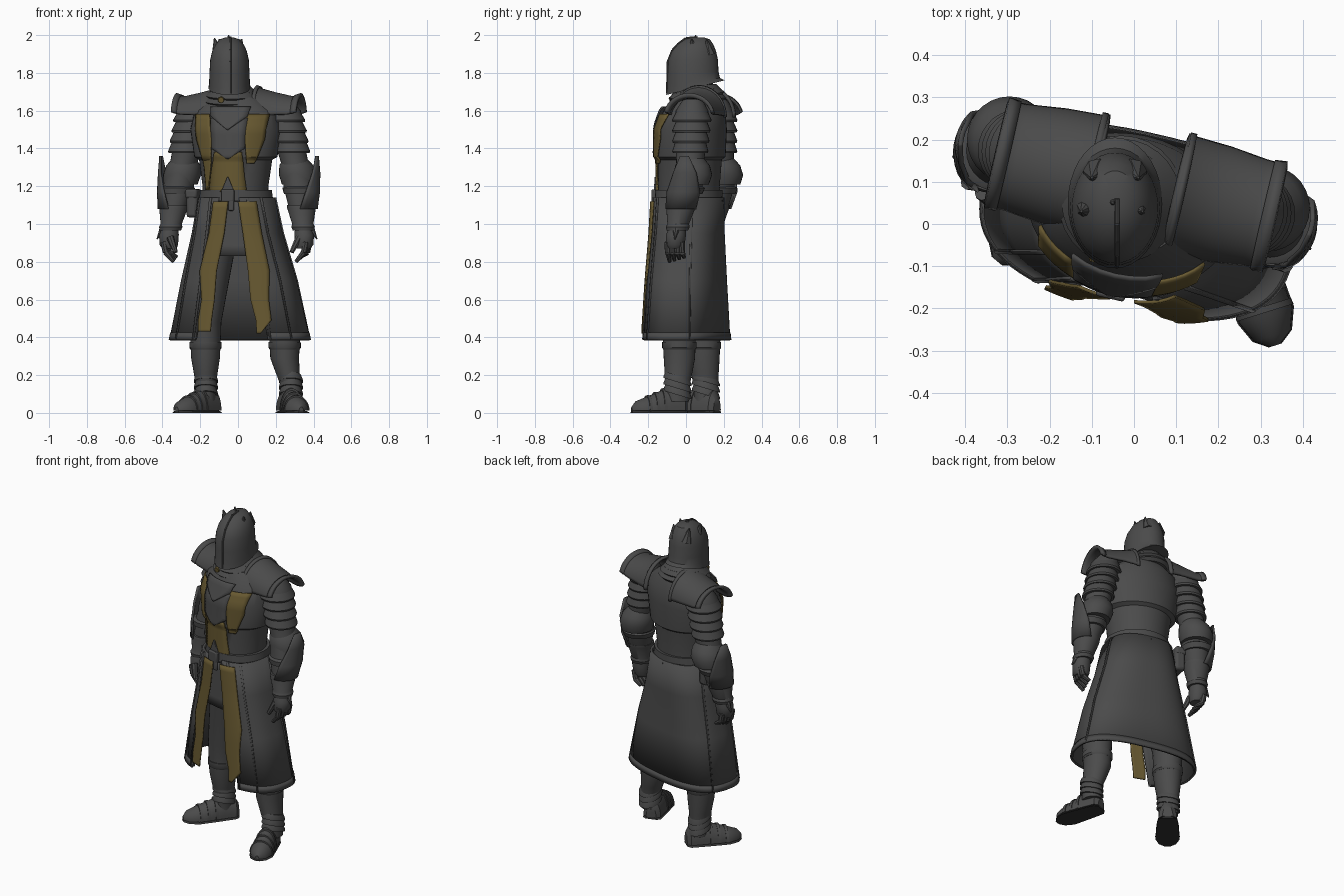
import bpy, bmesh
from math import sin, cos, radians, copysign
from mathutils import Matrix, Vector

cube = bpy.data.objects.get("Cube")
if cube:
    bpy.data.objects.remove(cube)


def material(name, rgb):
    m = bpy.data.materials.new(name)
    m.use_nodes = True
    m.diffuse_color = (*rgb, 1)
    bsdf = next(n for n in m.node_tree.nodes if n.type == 'BSDF_PRINCIPLED')
    bsdf.inputs["Base Color"].default_value = (*rgb, 1)
    return m


STEEL = material("dark_steel", (0.07, 0.07, 0.07))
GOLD = material("dull_gold", (0.135, 0.098, 0.03))
DARK = material("blackened_leather", (0.03, 0.03, 0.03))
BODY = Matrix.Translation((-0.01, 0.03, 0)) @ Matrix.Rotation(radians(-13), 4, 'Z')
WORLD = Matrix.Identity(4)
BOXY = 0.78  # skirt section: between an ellipse (1) and a rectangle (0)
made = []


def finish(name, verts, faces, mat, matrix, thick=0, bevel=0):
    bm = bmesh.new()
    vs = [bm.verts.new(matrix @ Vector(v)) for v in verts]
    for f in faces:
        bm.faces.new([vs[i] for i in f])
    bmesh.ops.recalc_face_normals(bm, faces=bm.faces)
    me = bpy.data.meshes.new(name)
    bm.to_mesh(me)
    bm.free()
    me.materials.append(mat)
    ob = bpy.data.objects.new(name, me)
    bpy.context.scene.collection.objects.link(ob)
    if thick:
        mod = ob.modifiers.new("thickness", 'SOLIDIFY')
        mod.thickness, mod.offset = thick, 0
    if bevel:
        mod = ob.modifiers.new("bevel", 'BEVEL')
        mod.width, mod.segments = bevel, 2
    made.append(ob)


def loft(name, rings, mat=STEEL, matrix=BODY, n=28, arc=None, closed=True, thick=0, power=1):
    """Skin ellipses (w, cx, cy, rx, ry, tilt); arc = angle span at first and last ring."""
    verts, faces = [], []
    for k, (w, cx, cy, rx, ry, *tilt) in enumerate(rings):
        t = k / (len(rings) - 1)
        for i in range(n):
            if arc:
                a0, a1 = [p + (q - p) * t for p, q in zip(*arc)]
                a = radians(a0 + (a1 - a0) * i / (n - 1))
            else:
                a = radians(360 * i / n)
            u, v = [copysign(abs(c) ** power, c) for c in (cos(a), sin(a))]
            verts.append((cx + rx * u, cy + ry * v, w + (tilt[0] * ry * v if tilt else 0)))
    for k in range(len(rings) - 1):
        for i in range(n if closed else n - 1):
            j = (i + 1) % n
            faces.append((k * n + i, k * n + j, k * n + n + j, k * n + n + i))
    if closed:
        faces += [tuple(range(n))[::-1], tuple(range(len(verts) - n, len(verts)))]
    finish(name, verts, faces, mat, matrix, thick)


def axes(origin, w):
    """Frame whose third axis is w and second axis leans upward."""
    w = Vector(w).normalized()
    u = Vector((0, 0, 1)).cross(w) if abs(w.z) < 0.99 else Vector((1, 0, 0))
    u.normalize()
    return Matrix.Translation(origin) @ Matrix((u, w.cross(u), w)).transposed().to_4x4()


def rod(name, p, q, r0, r1, mat=STEEL, matrix=BODY):
    d = Vector(q) - Vector(p)
    loft(name, [(0, 0, 0, r0, r0), (d.length, 0, 0, r1, r1)], mat, matrix @ axes(p, d), n=8)


def box(name, c, size, mat=STEEL, bevel=0.006):
    v = [(c[0] + size[0] * i / 2, c[1] + size[1] * j / 2, c[2] + size[2] * k / 2)
         for i in (-1, 1) for j in (-1, 1) for k in (-1, 1)]
    f = [(0, 1, 3, 2), (4, 6, 7, 5), (0, 4, 5, 1), (2, 3, 7, 6), (0, 2, 6, 4), (1, 5, 7, 3)]
    finish(name, v, f, mat, BODY, bevel=bevel)


def front(rings, x, z, power):
    """Front y of a lofted shell at x and height z."""
    rs = sorted(rings)
    lo, hi = next(((a, b) for a, b in zip(rs, rs[1:]) if z <= b[0]), rs[-2:])
    t = (z - lo[0]) / (hi[0] - lo[0])
    _, cx, cy, rx, ry = [a + (b - a) * t for a, b in zip(lo, hi)]
    return cy - ry * max(0, 1 - abs((x - cx) / rx) ** (2 / power)) ** (power / 2)


def patch(name, rows, rings, off, mat, power=1, cols=7, sub=5):
    """Thin plate lying on a shell; rows are (z, x_left, x_right)."""
    fine = [tuple(p + (q - p) * i / sub for p, q in zip(a, b))
            for a, b in zip(rows, rows[1:]) for i in range(sub)] + [rows[-1]]
    verts = []
    for z, x0, x1 in fine:
        for i in range(cols):
            x = x0 + (x1 - x0) * i / (cols - 1)
            verts.append((x, front(rings, x, z, power) - off, z))
    faces = [(r * cols + i, r * cols + i + 1, (r + 1) * cols + i + 1, (r + 1) * cols + i)
             for r in range(len(fine) - 1) for i in range(cols - 1)]
    finish(name, verts, faces, mat, BODY, 0.008)


def grow(rings, d):
    return [(z, cx, cy, rx + d, ry + d) for z, cx, cy, rx, ry in rings]


# Torso with stepped breastplate edge
torso = [(1.1, 0, -.015, .178, .165), (1.2, 0, -.015, .175, .163), (1.34, 0, -.01, .195, .168),
         (1.355, 0, -.005, .222, .182), (1.5, 0, 0, .245, .183), (1.6, 0, .015, .225, .16),
         (1.67, 0, .02, .13, .12)]
loft("torso", torso, n=40)
patch("breastplate_point", [(1.56, -.1, .1), (1.45, -.09, .09), (1.4, -.09, .09), (1.345, -.004, .004)],
      torso, .014, STEEL)
patch("collar_point", [(1.62, -.11, .11), (1.57, -.1, .1), (1.5, -.004, .004)], torso, .022, STEEL)
patch("belly_cloth", [(1.38, -.075, .075), (1.31, -.09, .08), (1.25, -.1, .085), (1.17, -.11, .095)],
      torso, .01, GOLD)
patch("belly_arrow", [(1.25, -.002, .002), (1.17, -.035, .035)], torso, .018, STEEL)

# Open skirt with hem, seams and front edges
skirt = [(1.14, .005, -.015, .193, .175), (.95, .01, -.018, .232, .178),
         (.7, .02, -.02, .3, .188), (.39, .025, -.02, .368, .2)]
span = ((-79, 259), (-64, 244))
loft("skirt", skirt, arc=span, closed=False, n=64, thick=.014, power=BOXY)
hem = [(.425, .025, -.02, .366, .204), (.385, .025, -.02, .374, .208)]
loft("skirt_hem", hem, arc=(span[1], span[1]), closed=False, n=64, thick=.01, power=BOXY)
for i, (a, b) in enumerate([(-66, -62), (-40, -38), (14, 22), (166, 158), (216, 218), (246, 242)]):
    loft(f"skirt_seam_{i}", grow(skirt, .009), arc=((a - 2, a + 2), (b - 1, b + 1)),
         closed=False, n=4, thick=.01, power=BOXY)
patch("front_apron", [(1.12, -.02, .1), (.83, -.085, .155)], skirt, -.012, STEEL, BOXY)
patch("right_tabard_strip", [(1.12, -.077, .005), (.95, -.1, -.015), (.75, -.15, -.055),
                             (.6, -.137, -.065), (.49, -.155, -.08), (.43, -.155, -.085)],
      skirt, .018, GOLD, BOXY)
patch("left_tabard_strip", [(1.12, .058, .15), (.95, .085, .18), (.75, .115, .225),
                            (.6, .13, .225), (.49, .16, .24), (.42, .165, .185)],
      skirt, .018, GOLD, BOXY)

# Belt, buckle and pouch
belt = [(1.125, .003, -.015, .198, .18), (1.18, .003, -.015, .19, .178)]
loft("belt", belt, n=40)
loft("belt_line", grow([(1.118, *belt[0][1:]), (1.126, *belt[0][1:])], .002), DARK, n=40)
box("belt_buckle", (.0, -.2, 1.15), (.07, .025, .065))
box("belt_tongue", (.02, -.205, 1.1), (.03, .014, .06))
box("hip_pouch", (-.235, .02, 1.11), (.06, .11, .15), bevel=.015)
box("pouch_flap", (-.238, .02, 1.16), (.065, .115, .05), bevel=.012)

# Arms, shoulders and chest strips, mirrored in the body's frame
for side, s in (("left", 1), ("right", -1)):
    back = 0 if s > 0 else .022

    def limb(part, rings, **kw):
        loft(f"{side}_{part}", [(z, s * x, y + back, r, r * 1.02) for z, x, y, r in rings], **kw)

    low = [(1.32, .095, .13)] if s > 0 else [(1.3, .1, .14), (1.18, .115, .13)]
    rows = [(1.58, .08 if s > 0 else .11, .2), (1.45, .09, .185), (1.365, .095, .155)] + low
    patch(f"{side}_chest_strip", [(z, s * a, s * b) for z, a, b in rows], torso, .012, GOLD)

    limb("arm", [(1.66, .235, .06, .05), (1.6, .25, .06, .085), (1.42, .28, .06, .078),
                 (1.32, .305, .062, .072), (1.2, .33, .05, .082), (1.05, .352, .02, .06),
                 (.97, .362, .008, .045)])
    for i in range(4):
        z, x = 1.6 - i * .055, .25 + i * .012
        limb(f"arm_lame_{i}", [(z, x, .06, .08), (z - .05, x + .006, .06, .103 - i * .003),
                               (z - .06, x + .007, .06, .099 - i * .003)])
    limb("elbow_cop", [(1.35, .302, .072, .06), (1.31, .31, .076, .09), (1.26, .317, .08, .1),
                       (1.21, .324, .074, .09)])
    limb("forearm_band", [(1.2, .333, .05, .08), (1.19, .338, .05, .096), (1.16, .34, .045, .088)])
    mid = 0 if s > 0 else 180
    limb("elbow_wing", [(1.36, .328, .06, .1), (1.27, .335, .06, .1), (1.17, .34, .045, .097),
                        (1.08, .352, .025, .078)], arc=((mid - 12, mid + 12), (mid - 85, mid + 85)),
         closed=False, n=12, thick=.012)
    limb("gauntlet_cuff", [(1.1, .347, .025, .074), (1.085, .35, .022, .076), (1.0, .36, .01, .056),
                           (.985, .362, .008, .062), (.965, .364, .006, .056)])
    limb("hand", [(.98, .364, .006, .044), (.94, .37, 0, .052), (.89, .37, -.004, .049), (.87, .366, -.006, .038)])
    for i in range(4):
        y = -.042 + i * .026 + back
        knuckle, mids, tip = [(s * x, y, z) for x, z in ((.39, .905), (.378, .85), (.335, .8 + .008 * i))]
        rod(f"{side}_finger_{i}_upper", knuckle, mids, .017, .016)
        rod(f"{side}_finger_{i}_lower", mids, tip, .016, .01)
    rod(f"{side}_thumb", (s * .35, -.035, .93), (s * .315, -.06, .85), .02, .012)
    rod(f"{side}_cuff_spike", (s * .395, .01 + back, .99), (s * .437, .01 + back, .92), .025, .003)

    # Arched shoulder plate with raised collar edge and flared rim
    pad = BODY @ axes((0, .064, 1.565), (s, 0, 0))
    open_arc = dict(matrix=pad, closed=False, n=24)
    loft(f"{side}_shoulder_plate", [(.095, 0, 0, .142, .165), (.115, 0, 0, .138, .148), (.2, 0, 0, .134, .125),
                                    (.29, 0, 0, .124, .105), (.32, 0, 0, .124, .108), (.34, 0, 0, .128, .118)],
         arc=((0, 180), (14, 166)), thick=.014, **open_arc)
    loft(f"{side}_shoulder_inner_rim", [(.1, 0, 0, .143, .162), (.115, 0, 0, .143, .156)],
         arc=((0, 180), (0, 180)), thick=.016, **open_arc)
    loft(f"{side}_shoulder_outer_rim", [(.31, 0, 0, .126, .11), (.34, 0, 0, .131, .12)],
         arc=((10, 170), (14, 166)), thick=.018, **open_arc)

# Neck collar and helmet
loft("neck", [(1.6, -.03, .05, .11, .11), (1.76, -.04, .05, .08, .09)], DARK, WORLD)
for i, (z, r) in enumerate([(1.635, .15), (1.665, .142), (1.69, .12)]):
    loft(f"neck_scarf_{i}", [(z, -.03, .055, r - .02, r - .01, .12), (z + .015, -.03, .055, r, r + .005, .12),
                             (z + .04, -.03, .055, r - .025, r - .015, .12)], STEEL, WORLD)
rod("collar_clasp", (-.09, -.075, 1.658), (-.09, -.088, 1.656), .018, .015, GOLD, WORLD)
loft("helmet", [(1.722, -.045, .05, .112, .155, .25), (1.745, -.045, .04, .108, .14, .2),
                (1.8, -.045, .037, .106, .135, .05), (1.87, -.045, .038, .102, .131),
                (1.915, -.045, .042, .092, .117), (1.95, -.045, .05, .076, .095),
                (1.978, -.045, .06, .05, .066), (1.988, -.045, .065, .02, .03)], STEEL, WORLD, n=36)
keel = [(-.1, 1.69), (-.096, 1.86), (-.072, 1.92), (-.04, 1.955), (.0, 1.984), (.06, 1.988)]
for i, (a, b) in enumerate(zip(keel, keel[1:])):
    rod(f"helmet_ridge_{i}", (-.04, *a), (-.04, *b), .006, .006, STEEL, WORLD)
for i, (x, y, z) in enumerate([(-.125, .03, 1.985), (-.05, .05, 2.0), (.02, .03, 1.98),
                               (-.1, .11, 1.98), (.01, .11, 1.978)]):
    rod(f"helmet_horn_{i}", (-.045 + (x + .045) * .75, y + .01, 1.9), (x, y, z), .036, .003, STEEL, WORLD)

# Legs and armoured shoes
stance = {"left": ((.28, -.045), (.247, -.035), (.12, .0), (.245, .0), (.335, -.288)),
          "right": ((-.17, .105), (-.172, .095), (-.1, .05), (-.115, .165), (-.325, -.088))}
for side, (ankle, calf, hip, heel, toe) in stance.items():
    shin = [(a + b) / 2 for a, b in zip(ankle, calf)]
    loft(f"{side}_leg", [(.06, *ankle, .052, .062), (.14, *ankle, .052, .064), (.21, *shin, .063, .073),
                         (.29, *calf, .076, .083), (.37, *calf, .08, .086), (.48, *calf, .084, .09),
                         (.95, *hip, .1, .11)], STEEL, WORLD)
    loft(f"{side}_knee_band", [(.335, *calf, .079, .085), (.345, *calf, .086, .091), (.375, *calf, .085, .091)],
         STEEL, WORLD)
    for i in range(3):
        z = .095 + .034 * i
        loft(f"{side}_ankle_lame_{i}", [(z, *ankle, .064, .075, -.3), (z + .01, *ankle, .064, .074, -.3),
                                        (z + .036, *ankle, .054, .064, -.3)], STEEL, WORLD)
    d = Vector((toe[0] - heel[0], toe[1] - heel[1], 0))
    frame = axes((*heel, .012), d)
    shape = [(0, .03, .07), (.06, .052, .105), (.3, .058, .125), (.5, .062, .1), (.75, .066, .07),
             (.92, .045, .05), (1, .012, .02)]
    half = ((0, 180), (0, 180))
    loft(f"{side}_shoe", [(t * d.length, 0, 0, w, h) for t, w, h in shape], STEEL, frame, n=18, arc=half)
    for i, (t, w, h) in enumerate([(.4, .064, .12), (.54, .066, .1), (.68, .069, .083)]):
        loft(f"{side}_toe_lame_{i}", [(t * d.length, 0, 0, w, h), ((t + .05) * d.length, 0, 0, w + .002, h - .002)],
             STEEL, frame, n=18, arc=half)
    loft(f"{side}_sole", [(t * d.length, 0, 0, w + .004, .014) for t, w, h in shape], DARK,
         axes((*heel, 0), d), n=10, arc=half)

# Smooth curved plates, keep sharp edges
bpy.ops.object.select_all(action='DESELECT')
for ob in made:
    ob.select_set(True)
bpy.context.view_layer.objects.active = made[0]
bpy.ops.object.shade_smooth_by_angle(angle=radians(35))
